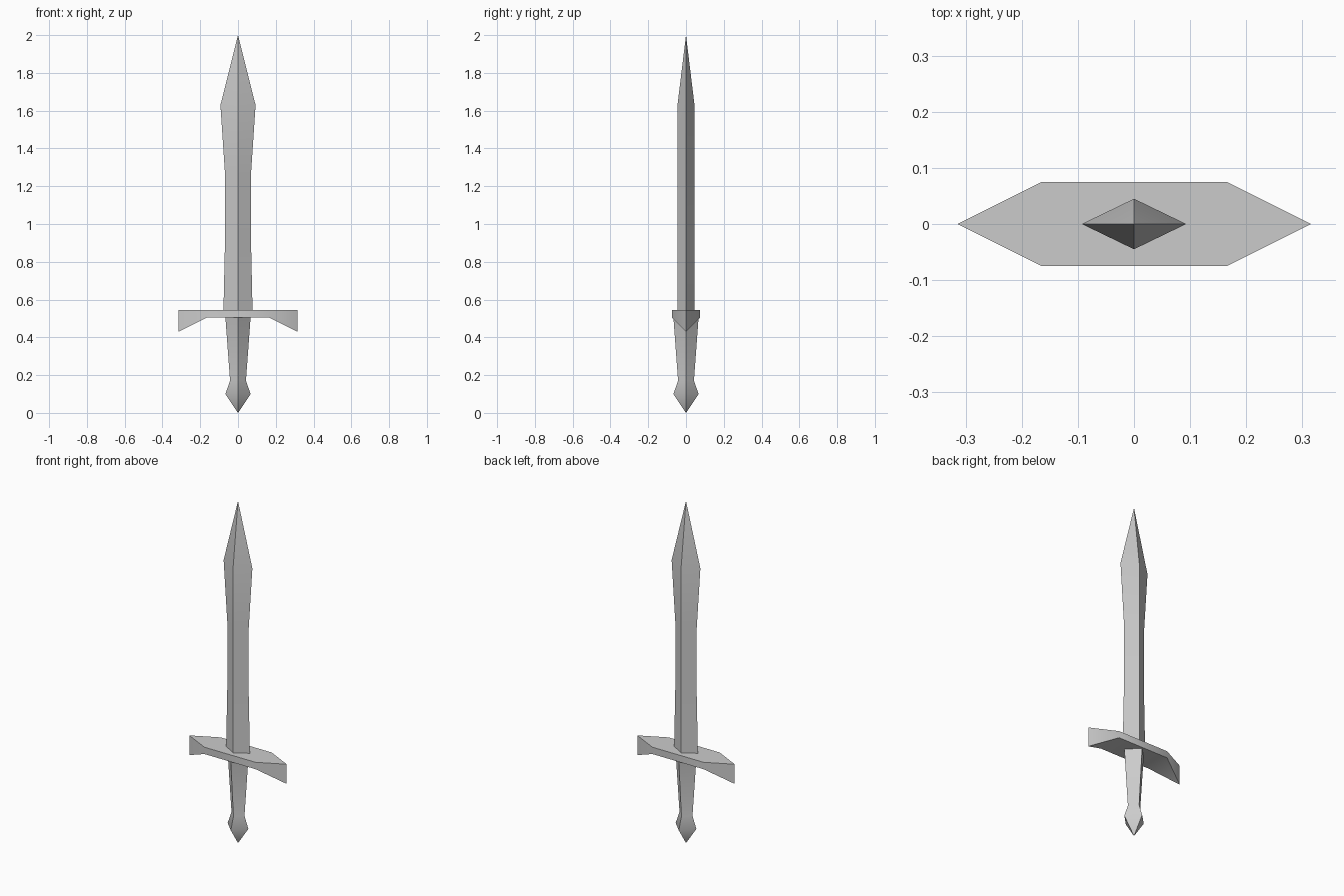
import bpy, bmesh, math

cube = bpy.data.objects.get("Cube")
if cube:
    bpy.data.objects.remove(cube)

steel = bpy.data.materials.new("grey_steel")
steel.use_nodes = True
GREY = (0.6, 0.6, 0.6, 1)
steel.diffuse_color = GREY
steel.node_tree.nodes["Principled BSDF"].inputs["Base Color"].default_value = GREY


def finish(name, bm):
    """Turn a bmesh into a named object that keeps its hard ridges."""
    bmesh.ops.recalc_face_normals(bm, faces=bm.faces)
    mesh = bpy.data.meshes.new(name)
    bm.to_mesh(mesh)
    bm.free()
    mesh.materials.append(steel)
    obj = bpy.data.objects.new(name, mesh)
    bpy.context.collection.objects.link(obj)
    bpy.ops.object.select_all(action='DESELECT')
    obj.select_set(True)
    bpy.context.view_layer.objects.active = obj
    bpy.ops.object.shade_smooth_by_angle(angle=math.radians(44))
    return obj


def diamond_loft(name, levels, tip_z):
    """Loft diamond sections (z, half width, half depth) to a point."""
    bm = bmesh.new()
    rings = [[bm.verts.new(p) for p in
              ((w, 0, z), (0, d, z), (-w, 0, z), (0, -d, z))]
             for z, w, d in levels]
    tip = bm.verts.new((0, 0, tip_z))
    bm.faces.new(rings[0])
    for i in range(4):
        j = (i + 1) % 4
        for a, b in zip(rings, rings[1:]):
            bm.faces.new((a[i], a[j], b[j], b[i]))
        bm.faces.new((rings[-1][i], rings[-1][j], tip))
    return finish(name, bm)


# Blade, flaring below its point
diamond_loft("blade", [(0.54, 0.077, 0.045), (0.9, 0.069, 0.045),
                       (1.27, 0.069, 0.045), (1.63, 0.093, 0.045)], 2.0)

# Grip with a pointed pommel
diamond_loft("grip_and_pommel", [(0.51, 0.067, 0.067), (0.17, 0.042, 0.042),
                                 (0.1, 0.067, 0.067)], 0.0)

# Crossguard: six-sided plate whose end points hang down
outline = [(0.315, 0), (0.165, 0.075), (-0.165, 0.075),
           (-0.315, 0), (-0.165, -0.075), (0.165, -0.075)]
bm = bmesh.new()
top = [bm.verts.new((x, y, 0.545)) for x, y in outline]
low = [bm.verts.new((x, y, 0.505 if y else 0.43)) for x, y in outline]
bm.faces.new(top)
bm.faces.new((low[1], low[2], low[4], low[5]))
bm.faces.new((low[0], low[1], low[5]))
bm.faces.new((low[2], low[3], low[4]))
for i in range(6):
    j = (i + 1) % 6
    bm.faces.new((top[i], top[j], low[j], low[i]))
finish("crossguard", bm)
